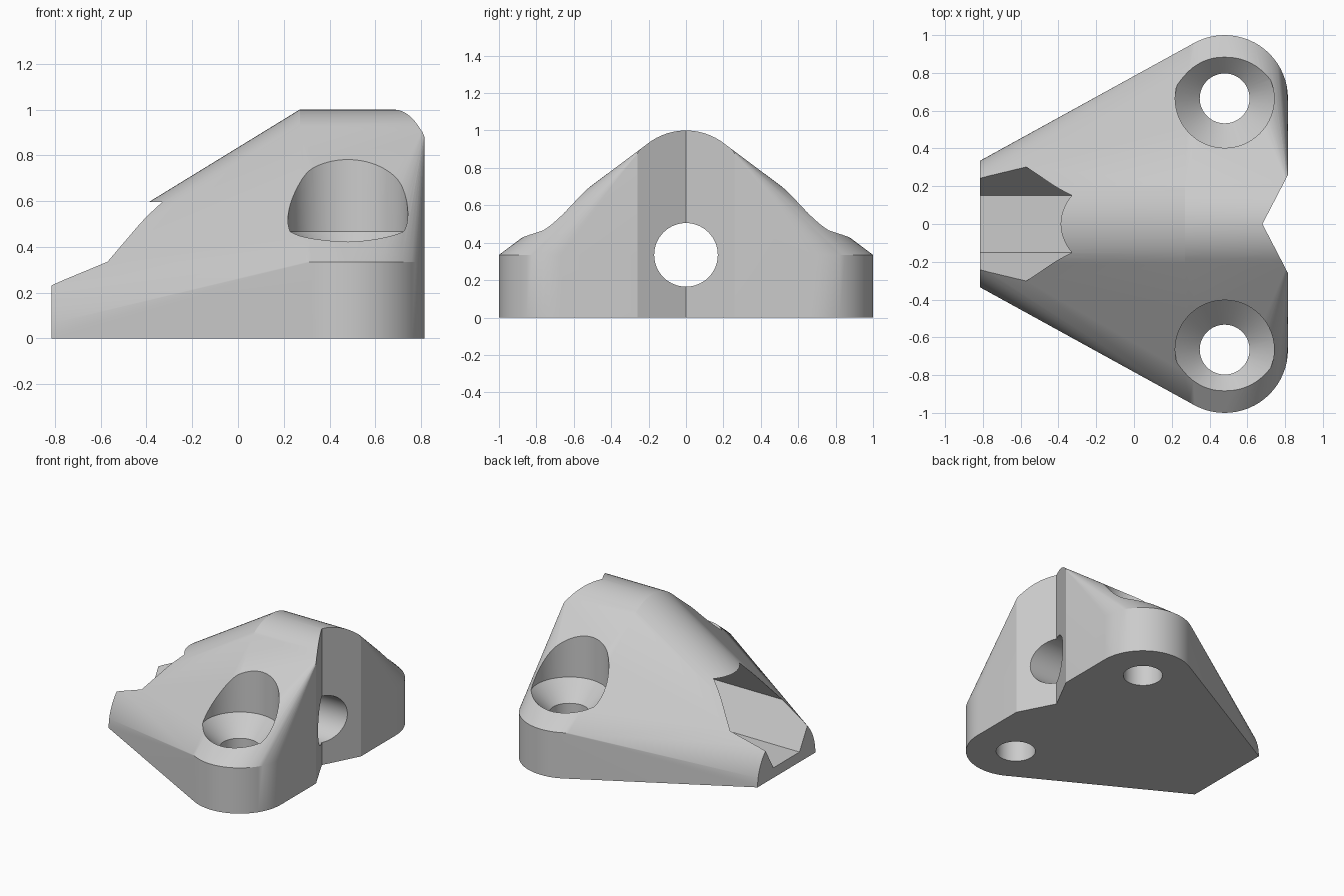
import bpy, bmesh
from math import sin, cos, pi, radians

if "Cube" in bpy.data.objects:
    bpy.data.objects.remove(bpy.data.objects["Cube"], do_unlink=True)

R = 0.335          # rounding radius shared by lugs, ridge and nose
LUG_X = 0.48       # screw lug centre
LUG_Y = 1 - R
BORE_Z = 0.335     # axis of the central bore
END = 0.815        # half length


def ring_z(x, y, z, r, n=64):
    return [(x + r * cos(2 * pi * i / n), y + r * sin(2 * pi * i / n), z) for i in range(n)]


def ring_x(x, z, r, n=64, arc=2 * pi):
    return [(x, r * cos(arc * i / n), z + r * sin(arc * i / n)) for i in range(n)]


def finish(name, bm):
    bmesh.ops.recalc_face_normals(bm, faces=bm.faces)
    mesh = bpy.data.meshes.new(name)
    bm.to_mesh(mesh)
    bm.free()
    obj = bpy.data.objects.new(name, mesh)
    bpy.context.collection.objects.link(obj)
    return obj


def loft(name, rings):
    """Solid made by joining equal rings and capping both ends."""
    bm = bmesh.new()
    loops = [[bm.verts.new(p) for p in ring] for ring in rings]
    for a, b in zip(loops, loops[1:]):
        for i in range(len(a)):
            j = (i + 1) % len(a)
            bm.faces.new((a[i], a[j], b[j], b[i]))
    bm.faces.new(loops[0])
    bm.faces.new(loops[-1])
    return finish(name, bm)


# Body: skin stretched over two lugs, the ridge and the half-round nose
points = [p for s in (-1, 1) for z in (0, 0.335) for p in ring_z(LUG_X, s * LUG_Y, z, R)]
points += ring_x(0.27, 1 - R, R) + ring_x(END, 1 - R, R)
points += ring_x(-END, 0, R, 48, pi) + [(-END, -R, 0)]
bm = bmesh.new()
for p in points:
    bm.verts.new(p)
hull = bmesh.ops.convex_hull(bm, input=bm.verts)
loose = {g for g in hull["geom_interior"] + hull["geom_unused"] if isinstance(g, bmesh.types.BMVert)}
bmesh.ops.delete(bm, geom=list(loose), context="VERTS")
bmesh.ops.dissolve_limit(bm, angle_limit=radians(0.1), verts=bm.verts, edges=bm.edges)
body = finish("bracket_body", bm)

# Cutters: countersunk screw holes, bore, hexagonal nut slot, rear V notch
screw = [(-0.1, 0.132), (0.335, 0.132), (0.467, 0.262), (1.3, 0.262)]
cutters = [loft("screw_hole_cutter", [ring_z(LUG_X, s * LUG_Y, z, r) for z, r in screw])
           for s in (-1, 1)]
cutters.append(loft("bore_cutter", [ring_x(x, BORE_Z, 0.17) for x in (-0.3, 1)]))
cutters.append(loft("nut_slot_cutter", [ring_x(x, BORE_Z, 0.302, 6) for x in (-1, 0.1)]))
cutters.append(loft("notch_cutter", [[(0.68, 0, z), (1, -0.616, z), (1, 0.616, z)]
                                     for z in (-0.1, 1.2)]))

bpy.context.view_layer.objects.active = body
for cutter in cutters:
    cutter.hide_render = True
    mod = body.modifiers.new(cutter.name, "BOOLEAN")
    mod.operation = "DIFFERENCE"
    mod.solver = "EXACT"
    mod.object = cutter
    bpy.ops.object.modifier_apply(modifier=mod.name)
    bpy.data.objects.remove(cutter, do_unlink=True)

# Material and shading
grey = bpy.data.materials.new("light_grey")
grey.use_nodes = True
grey.diffuse_color = (0.6, 0.6, 0.6, 1)
grey.node_tree.nodes["Principled BSDF"].inputs["Base Color"].default_value = (0.6, 0.6, 0.6, 1)
body.data.materials.clear()
body.data.materials.append(grey)
for obj in bpy.context.selected_objects:
    obj.select_set(False)
body.select_set(True)
bpy.ops.object.shade_smooth_by_angle(angle=radians(25))
